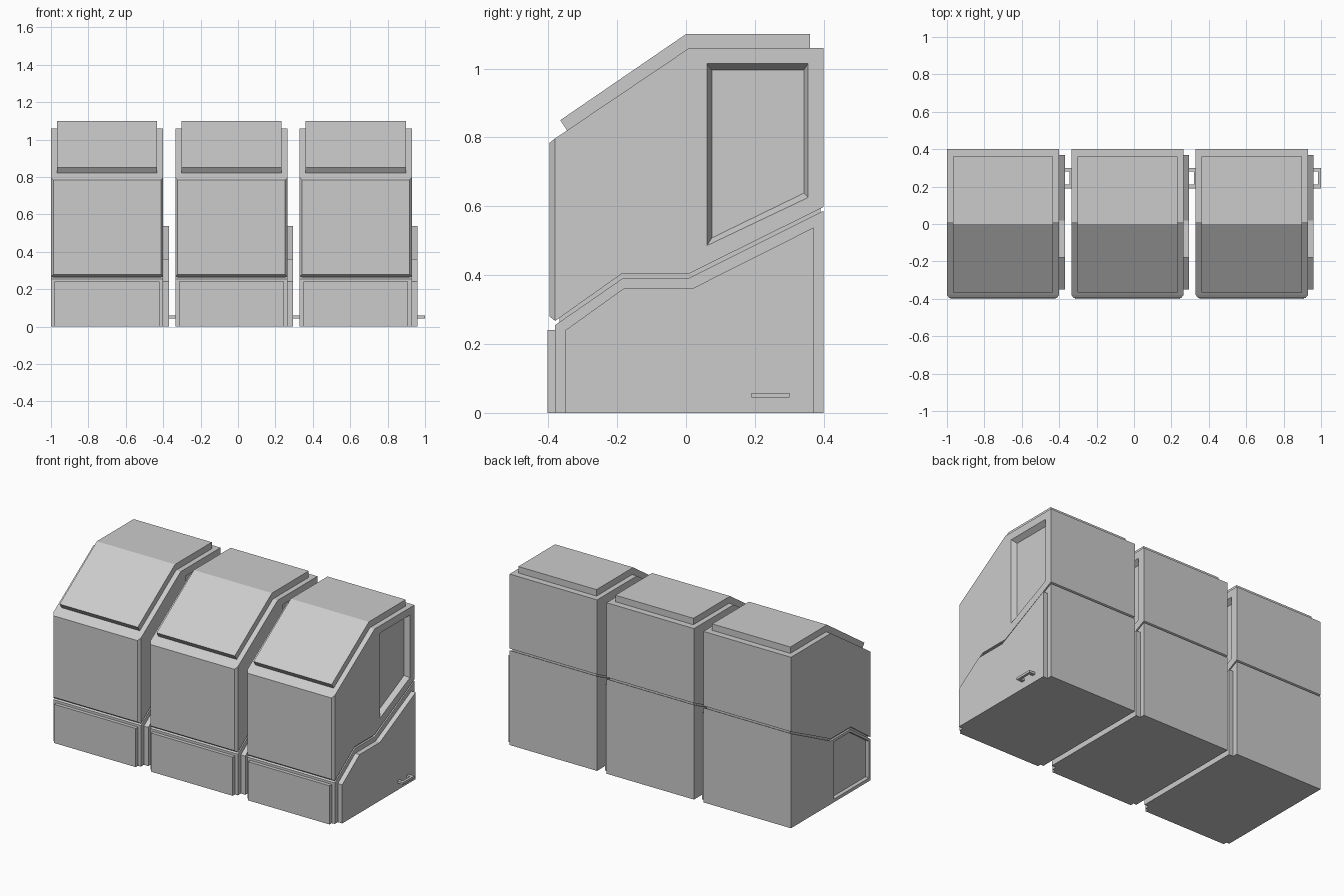
import bpy, bmesh

if "Cube" in bpy.data.objects:
    bpy.data.objects.remove(bpy.data.objects["Cube"])

WIDTH = 0.60
UNIT_X = (-1.0, -0.335, 0.33)


def loft(name, prof_a, xa, prof_b, xb, inset_front=False):
    """Solid between two (y, z) outlines placed at xa and xb."""
    bm = bmesh.new()
    a = [bm.verts.new((xa, y, z)) for y, z in prof_a]
    b = [bm.verts.new((xb, y, z)) for y, z in prof_b]
    n = len(a)
    bm.faces.new(a)
    bm.faces.new(b[::-1])
    for i in range(n):
        bm.faces.new((a[i], b[i], b[(i + 1) % n], a[(i + 1) % n]))
    bmesh.ops.recalc_face_normals(bm, faces=bm.faces)
    if inset_front:
        bm.normal_update()
        front = [f for f in bm.faces if f.normal.y < -0.99]
        bmesh.ops.inset_individual(bm, faces=front, thickness=0.018, depth=0.016)
    mesh = bpy.data.meshes.new(name)
    bm.to_mesh(mesh)
    bm.free()
    obj = bpy.data.objects.new(name, mesh)
    bpy.context.collection.objects.link(obj)
    return obj


def prism(name, prof, xa, xb, **kw):
    return loft(name, prof, xa, prof, xb, **kw)


def rect(y0, y1, z0, z1):
    return [(y0, z0), (y1, z0), (y1, z1), (y0, z1)]


def carve(obj, cutter):
    mod = obj.modifiers.new("recess", 'BOOLEAN')
    mod.operation = 'DIFFERENCE'
    mod.solver = 'EXACT'
    mod.object = cutter
    bpy.context.view_layer.objects.active = obj
    bpy.ops.object.modifier_apply(modifier=mod.name)
    bpy.data.objects.remove(cutter)


parts = []

# Upper housing with bulged front and side window recess
upper = prism("upper_housing", [(-0.38, 0.267), (-0.185, 0.405), (0.01, 0.405), (0.40, 0.598),
                                (0.40, 1.06), (0.01, 1.06), (-0.38, 0.797)],
              0, WIDTH, inset_front=True)
carve(upper, loft("window_cutter",
                  [(0.075, 0.508), (0.342, 0.638), (0.342, 0.995), (0.075, 0.995)], WIDTH - 0.03,
                  [(0.06, 0.485), (0.355, 0.625), (0.355, 1.015), (0.06, 1.015)], WIDTH + 0.001))
parts.append(upper)

# Lower base with recess on the left side
lower = prism("lower_base", [(-0.38, 0), (0.40, 0), (0.40, 0.587), (0.01, 0.392),
                             (-0.182, 0.392), (-0.38, 0.255)], 0, WIDTH)
carve(lower, prism("side_recess_cutter", [(-0.365, 0.02), (-0.02, 0.02), (-0.02, 0.375),
                                          (-0.18, 0.375), (-0.365, 0.247)], -0.01, 0.025))
parts.append(lower)

# Core closing the seam between housing and base
parts.append(prism("seam_core", [(-0.368, 0.255), (-0.185, 0.382), (0.01, 0.382), (0.39, 0.57),
                                 (0.39, 0.61), (0.01, 0.42), (-0.19, 0.42), (-0.368, 0.295)],
                   0.012, WIDTH - 0.012))

# Roof lid
parts.append(prism("roof_lid", [(-0.345, 0.82), (0.01, 1.058), (0.36, 1.058), (0.36, 1.10),
                                (0.0, 1.10), (-0.365, 0.85)], 0.032, WIDTH - 0.032))

# Front kick panel
parts.append(prism("front_panel", rect(-0.402, -0.379, 0, 0.24), 0.02, WIDTH - 0.02))

# Raised side panel on the right
parts.append(prism("side_panel", [(-0.35, 0), (0.37, 0), (0.37, 0.538), (0.02, 0.362),
                                  (-0.18, 0.362), (-0.35, 0.24)], WIDTH - 0.001, 0.63))

# Side handle: two posts and a grip
for name, y0, y1, xa, xb in (("handle_post_front", 0.19, 0.21, 0.629, 0.655),
                             ("handle_post_rear", 0.28, 0.30, 0.629, 0.655),
                             ("handle_grip", 0.19, 0.30, 0.655, 0.67)):
    parts.append(prism(name, rect(y0, y1, 0.044, 0.058), xa, xb))

# Repeat the unit three times
for part in parts:
    part.location.x = UNIT_X[0]
    for k, x in enumerate(UNIT_X[1:], 2):
        copy = part.copy()
        copy.name = f"{part.name}_{k}"
        copy.location.x = x
        bpy.context.collection.objects.link(copy)
